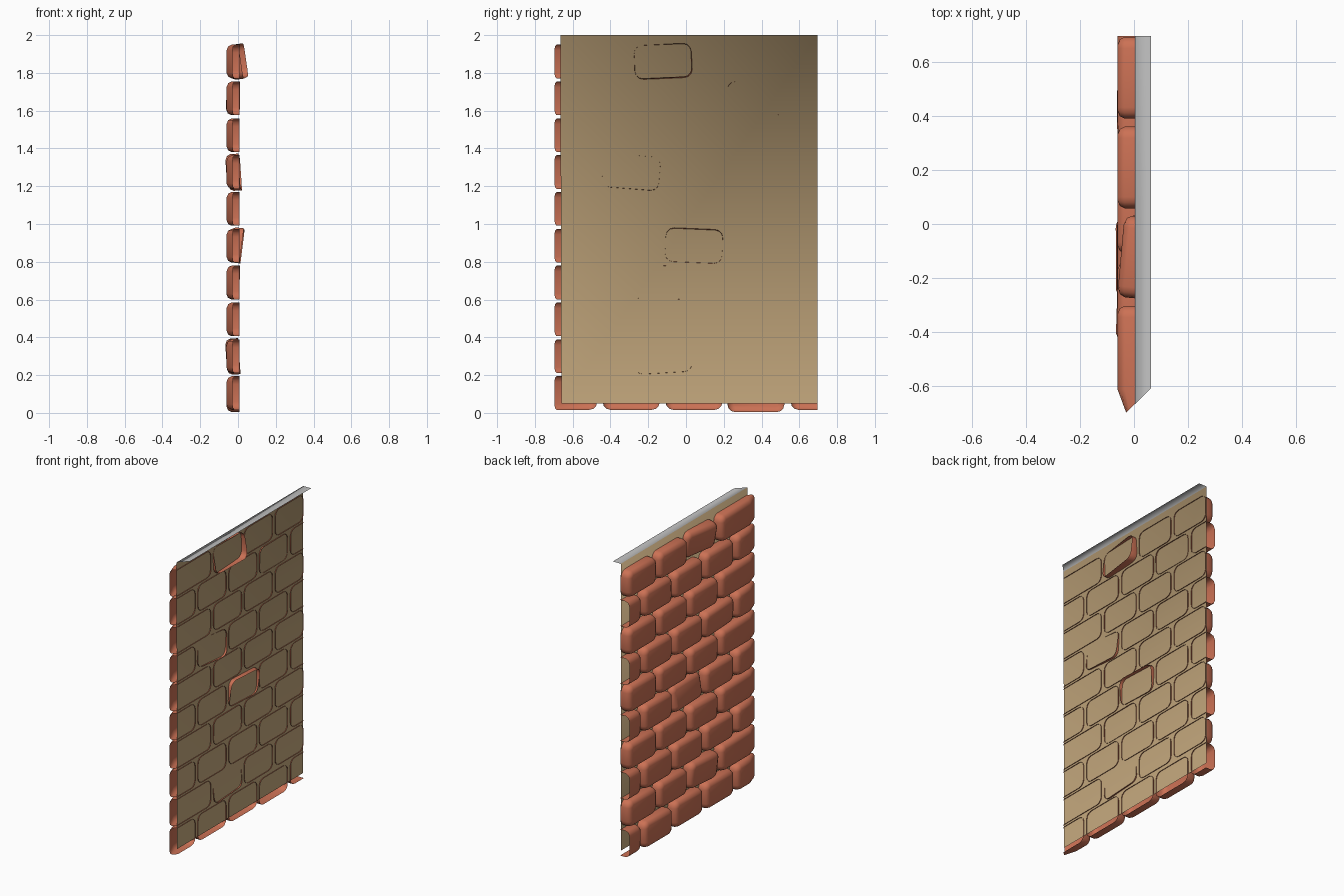
import bpy, bmesh, math
from mathutils import Matrix, Vector, Euler

if "Cube" in bpy.data.objects:
    bpy.data.objects.remove(bpy.data.objects["Cube"])


def material(name, rgb):
    m = bpy.data.materials.new(name)
    m.diffuse_color = (*rgb, 1)
    m.use_nodes = True
    m.node_tree.nodes["Principled BSDF"].inputs["Base Color"].default_value = m.diffuse_color
    return m


BRICK = material("brick red", (0.60, 0.165, 0.09))
MORTAR = material("mortar tan", (0.58, 0.41, 0.215))
CAP = material("cap grey", (0.55, 0.55, 0.55))

Y0, Y1 = -0.697, 0.695        # ends of the wall
RIM, FACE = 0.009, -0.061     # open back rim and front face of the bricks
HEIGHT, PITCH = 0.178, 0.195
RADIUS = 0.042
PROFILE = [(RIM, 0), (-0.034, 0), (-0.052, 0.009), (FACE, 0.03)]  # (x, inset)


def finish(bm, name, mats):
    me = bpy.data.meshes.new(name)
    bm.to_mesh(me)
    bm.free()
    for m in mats:
        me.materials.append(m)
    for p in me.polygons:
        p.use_smooth = True
    ob = bpy.data.objects.new(name, me)
    bpy.context.collection.objects.link(ob)


def cut(bm, co, no):
    """Remove everything on the far side of a plane, leaving it open."""
    bmesh.ops.bisect_plane(bm, geom=bm.verts[:] + bm.edges[:] + bm.faces[:],
                           plane_co=co, plane_no=no, clear_outer=True)


def brick_shell(length):
    """Rounded brick, open at the back, centred on y = z = 0."""
    bm = bmesh.new()
    rings = []
    for x, inset in PROFILE:
        r = RADIUS - inset
        ring = []
        for k in range(4):
            sy, sz = [(1, 1), (-1, 1), (-1, -1), (1, -1)][k]
            for s in range(4):
                a = math.radians(90 * k + 30 * s)
                ring.append(bm.verts.new((x, sy * (length / 2 - RADIUS) + r * math.cos(a),
                                          sz * (HEIGHT / 2 - RADIUS) + r * math.sin(a))))
        rings.append(ring)
    n = len(rings[0])
    for a, b in zip(rings, rings[1:]):
        for i in range(n):
            j = (i + 1) % n
            bm.faces.new((a[i], a[j], b[j], b[i]))
    bm.faces.new(rings[-1])
    bmesh.ops.recalc_face_normals(bm, faces=bm.faces[:])
    front = max(bm.faces, key=lambda f: len(f.verts))
    if front.normal.x > 0:
        bmesh.ops.reverse_faces(bm, faces=bm.faces[:])
    return bm


# loose bricks: (row, column) -> (x shift, z shift, rotation in degrees)
LOOSE = {
    (9, 0): (0.020, 0.002, (3, -8, -5.5)),
    (8, 2): (0.000, 0.000, (0, 1, 0.5)),
    (6, 0): (0.002, 0.000, (-4.5, -4, -1.5)),
    (4, 1): (0.013, 0.000, (-2.5, 7, -1)),
    (3, 0): (0.000, 0.000, (0.5, 1, 0)),
    (1, 0): (-0.002, 0.000, (3.5, -4, 0)),
    (0, 2): (0.000, -0.012, (0, 0, 0)),
}

for row in range(10):
    z = 0.105 + row * PITCH
    odd = row % 2
    # regular bricks
    centres = [-0.122, 0.209, 0.54] if odd else [-0.29, 0.042, 0.37, 0.705]
    for col, y in enumerate(centres):
        bm = brick_shell(0.302)
        dx, dz, rot = LOOSE.get((row, col), (0, 0, (0, 0, 0)))
        turn = Euler([math.radians(a) for a in rot]).to_matrix().to_4x4()
        bm.transform(Matrix.Translation((dx, y, z + dz)) @ turn)
        cut(bm, (0, Y1, 0), (0, 1, 0))
        finish(bm, f"brick_{row}_{col}", [BRICK])
    # corner brick: tapered towards the corner, then mitred
    end = -0.302 if odd else -0.47
    start = -0.85
    bm = brick_shell(end - start)
    bm.transform(Matrix.Translation((0, (start + end) / 2, z)))
    bmesh.ops.bisect_plane(bm, geom=bm.verts[:] + bm.edges[:] + bm.faces[:],
                           plane_co=(0, -0.61, 0), plane_no=(0, 1, 0))
    for v in bm.verts:
        d = max(0, -0.61 - v.co.y)
        v.co.x += 0.37 * d * (RIM - v.co.x) / (RIM - FACE)
    cut(bm, (0, -0.668, 0), (1, -1, 0))
    finish(bm, f"corner_brick_{row}", [BRICK])

# mortar sheet and top cap share an edge, so the shading flows round it
bm = bmesh.new()
V = [bm.verts.new(c) for c in (
    (0.004, -0.66, 0.05), (0.004, Y1, 0.05), (0.004, Y1, 2.0), (0.004, -0.665, 2.0),
    (0.063, Y1, 2.0), (0.063, -0.606, 2.0))]
bm.faces.new((V[0], V[3], V[2], V[1]))
bm.faces.new((V[3], V[5], V[4], V[2])).material_index = 1
bm.normal_update()
finish(bm, "mortar_and_cap", [MORTAR, CAP])
